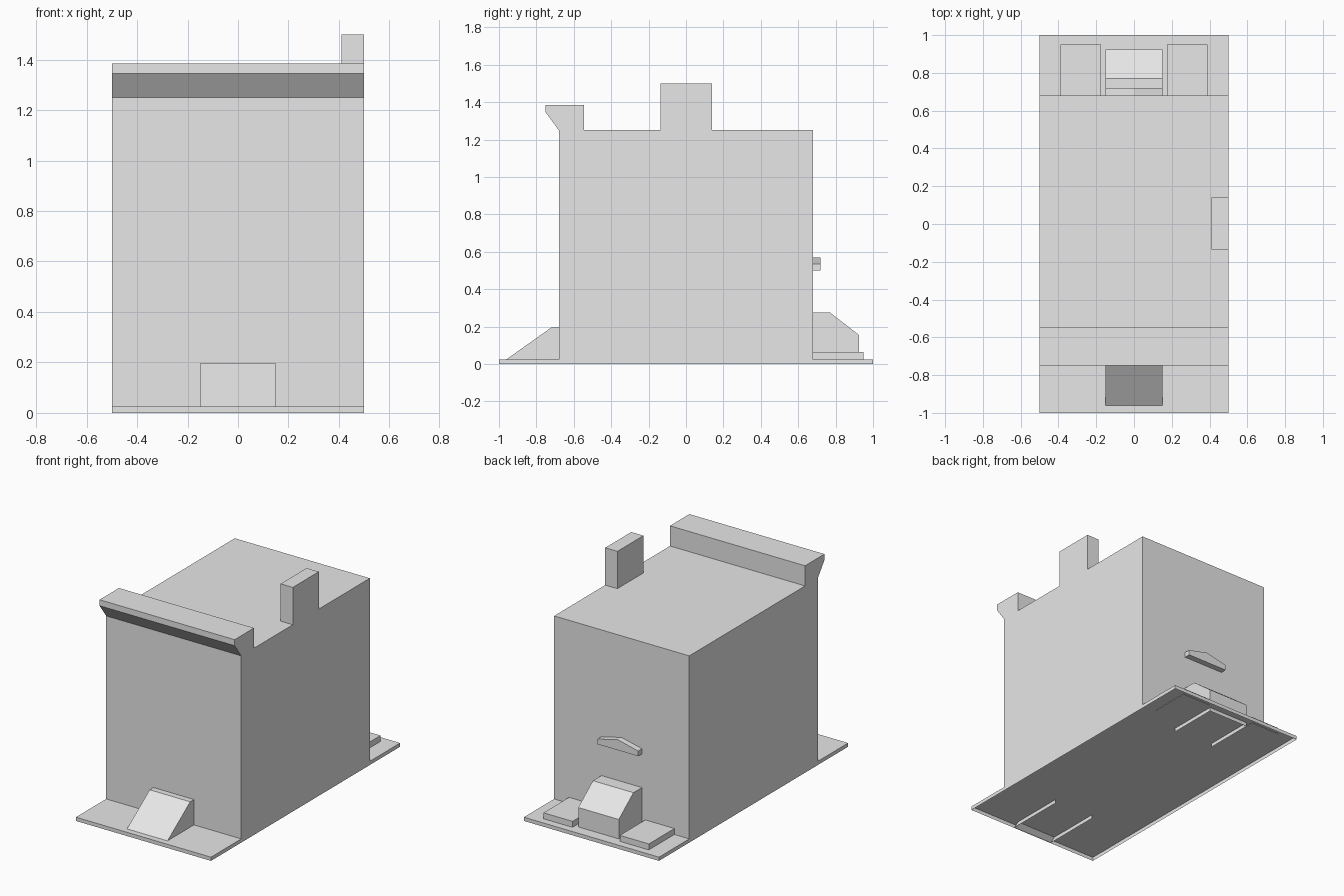
import bpy
import bmesh
from mathutils import Vector

cube = bpy.data.objects.get("Cube")
if cube:
    bpy.data.objects.remove(cube, do_unlink=True)

# Single plain wall colour
grey = bpy.data.materials.new("light_grey")
grey.use_nodes = True
COLOUR = (0.8, 0.8, 0.8, 1.0)
grey.diffuse_color = COLOUR
grey.node_tree.nodes["Principled BSDF"].inputs["Base Color"].default_value = COLOUR


def prism(name, outline, axis, start, end, open_sides=()):
    """Extrude a flat outline along x or y; faces pointing along open_sides are left out."""
    def place(a, b, t):
        return (t, a, b) if axis == "x" else (a, t, b)

    bm = bmesh.new()
    face = bm.faces.new([bm.verts.new(place(a, b, start)) for a, b in outline])
    grown = bmesh.ops.extrude_face_region(bm, geom=[face])["geom"]
    moved = [v for v in grown if isinstance(v, bmesh.types.BMVert)]
    bmesh.ops.translate(bm, verts=moved, vec=Vector(place(0, 0, end - start)))
    bmesh.ops.recalc_face_normals(bm, faces=bm.faces[:])
    unwanted = [f for f in bm.faces
                if any(f.normal.dot(Vector(d)) > 0.99 for d in open_sides)]
    bmesh.ops.delete(bm, geom=unwanted, context="FACES")
    mesh = bpy.data.meshes.new(name)
    bm.to_mesh(mesh)
    bm.free()
    mesh.materials.append(grey)
    obj = bpy.data.objects.new(name, mesh)
    bpy.context.scene.collection.objects.link(obj)
    return obj


def box(name, x, y, z, open_sides=()):
    outline = [(y[0], z[0]), (y[1], z[0]), (y[1], z[1]), (y[0], z[1])]
    return prism(name, outline, "x", x[0], x[1], open_sides)


DOWN, FRONT, BACK = (0, 0, -1), (0, -1, 0), (0, 1, 0)
HALF = 0.5      # half width of the house
WALL = 0.68     # front and back wall distance
GROUND = 0.025  # top of the ground slab
ROOF = 1.25
PORCH = 0.15    # half width of porch, steps and awning

# Ground slab, hollow underneath
box("ground_slab", (-HALF, HALF), (-1, 1), (0, GROUND), [DOWN])

# House body with its flared front cornice
prism("house_body", [
    (-WALL, GROUND), (-WALL, ROOF), (-0.75, 1.345), (-0.75, 1.385),
    (-0.545, 1.385), (-0.545, ROOF), (WALL, ROOF), (WALL, GROUND),
], "x", -HALF, HALF, [DOWN])

# Chimney flush with one side wall
box("chimney", (0.41, HALF), (-0.135, 0.14), (ROOF, 1.5), [DOWN])

# Sloped front steps, open below and towards the house
prism("front_steps", [
    (-0.995, 0), (-0.72, 0.195), (-0.59, 0.195), (-0.59, 0),
], "x", -PORCH, PORCH, [DOWN, BACK])

# Back porch with sloped roof, open below and towards the house
prism("back_porch", [
    (0.58, 0), (0.58, 0.275), (0.77, 0.275), (0.925, 0.155), (0.925, 0),
], "x", -PORCH, PORCH, [DOWN, FRONT])

# Low pads either side of the back porch
for side, sign in (("left", 1), ("right", -1)):
    box("back_pad_" + side, sorted((sign * 0.175, sign * 0.39)),
        (WALL, 0.95), (0.022, 0.065))

# Small gabled awning on the back wall
prism("back_awning", [
    (-PORCH, 0.5), (PORCH, 0.5), (PORCH, 0.535), (0, 0.57), (-PORCH, 0.535),
], "y", WALL, 0.72)
